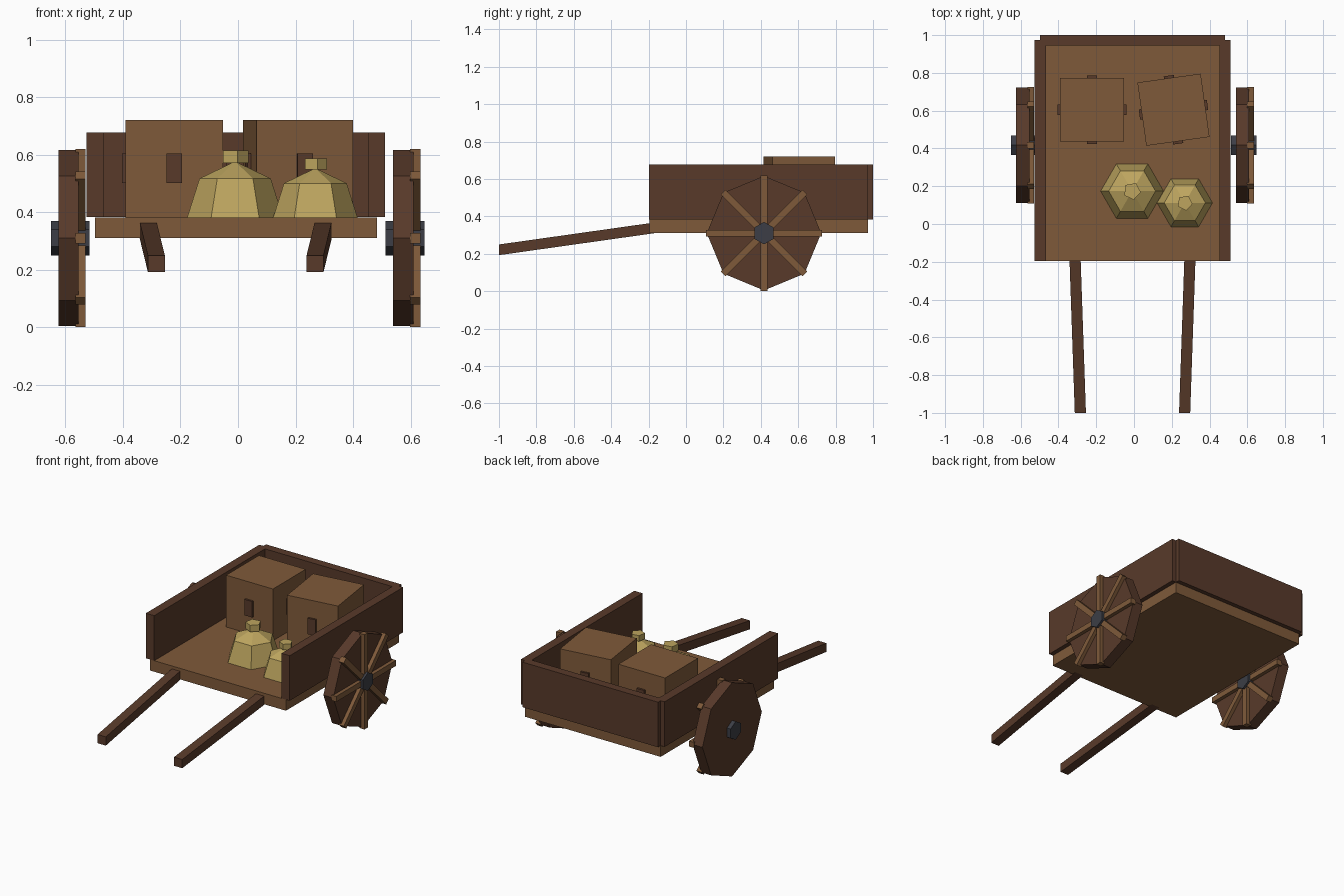
import bpy, bmesh
from math import radians, pi, cos, sin
from mathutils import Matrix, Vector

if "Cube" in bpy.data.objects:
    bpy.data.objects.remove(bpy.data.objects["Cube"])

CX = -0.008  # centre line of the cart body


def material(name, rgb):
    m = bpy.data.materials.new(name)
    m.diffuse_color = (*rgb, 1)
    m.use_nodes = True
    m.node_tree.nodes["Principled BSDF"].inputs["Base Color"].default_value = m.diffuse_color
    return m


DARK = material("dark_wood", (0.098, 0.042, 0.023))
LIGHT = material("light_wood", (0.212, 0.102, 0.042))
CLOTH = material("sack_cloth", (0.51, 0.376, 0.114))
IRON = material("iron", (0.045, 0.048, 0.061))


def finish(name, bm, mat, matrix=Matrix()):
    bmesh.ops.recalc_face_normals(bm, faces=bm.faces)
    me = bpy.data.meshes.new(name)
    bm.to_mesh(me)
    bm.free()
    me.materials.append(mat)
    ob = bpy.data.objects.new(name, me)
    ob.matrix_world = matrix
    bpy.context.collection.objects.link(ob)
    return ob


def box(name, lo, hi, mat, matrix=Matrix()):
    lo, hi = Vector(lo), Vector(hi)
    bm = bmesh.new()
    bmesh.ops.create_cube(bm, size=1, matrix=Matrix.Translation((lo + hi) / 2)
                          @ Matrix.Diagonal((*(hi - lo), 1)))
    return finish(name, bm, mat, matrix)


def lathe(name, rings, sides, mat, matrix=Matrix(), turn=0.0):
    """Stack of flat polygon rings (radius, height), capped at both ends."""
    bm = bmesh.new()
    loops = [[bm.verts.new((r * cos(turn + 2 * pi * i / sides),
                            r * sin(turn + 2 * pi * i / sides), z))
              for i in range(sides)] for r, z in rings]
    for a, b in zip(loops, loops[1:]):
        for i in range(sides):
            j = (i + 1) % sides
            bm.faces.new((a[i], a[j], b[j], b[i]))
    bm.faces.new(loops[0])
    bm.faces.new(loops[-1])
    return finish(name, bm, mat, matrix)


# Cart bed and walls
box("floor", (-0.498, -0.195, 0.31), (0.483, 0.973, 0.382), LIGHT)
box("left_wall", (-0.527, -0.197, 0.383), (-0.467, 0.973, 0.677), DARK)
box("right_wall", (0.452, -0.197, 0.383), (0.511, 0.973, 0.677), DARK)
box("back_wall", (-0.498, 0.945, 0.383), (0.482, 1.0, 0.677), DARK)

# Pull shafts, sloping down and inward toward the front
for side, label in ((-1, "left"), (1, "right")):
    bm = bmesh.new()
    bmesh.ops.create_cube(bm, size=1)
    for v in bm.verts:
        front = v.co.y < 0
        x, y, z = (0.276, -1.0, 0.221) if front else (0.307, -0.1, 0.348)
        v.co = (CX + 1 * side * x + v.co.x * 0.059, y, z + v.co.z * 0.057)
    finish(label + "_shaft", bm, DARK)

# Wheels: both face the same way, spokes on the +x side
for x, label in ((-0.625, "left"), (0.539, "right")):
    centre = Matrix.Translation((x, 0.417, 0.31))
    axis = centre @ Matrix.Rotation(pi / 2, 4, 'Y')
    lathe(label + "_wheel_disc", [(0.306, 0), (0.306, 0.071)], 8, DARK, axis)
    lathe(label + "_wheel_hub", [(0.06, -0.026), (0.06, 0.109)], 6, IRON, axis)
    for k in range(4):
        box(f"{label}_wheel_spoke_{k + 1}", (0.06, -0.018, -0.309),
            (0.095, 0.018, 0.309), LIGHT,
            centre @ Matrix.Rotation(k * pi / 4, 4, 'X'))

# Crates with a small grip on each side
for n, (x, y, angle) in enumerate(((-0.222, 0.605, 0), (0.209, 0.605, 8)), 1):
    m = Matrix.Translation((x, y, 0.38)) @ Matrix.Rotation(radians(angle), 4, 'Z')
    box(f"crate_{n}", (-0.169, -0.169, 0), (0.169, 0.169, 0.34), LIGHT, m)
    for k in range(4):
        box(f"crate_{n}_grip_{k + 1}", (-0.027, -0.182, 0.121),
            (0.027, -0.16, 0.225), DARK, m @ Matrix.Rotation(k * pi / 2, 4, 'Z'))

# Tied sacks: hexagonal body with a five-sided knot
for n, (x, y, s) in enumerate(((-0.01, 0.174, 1.0), (0.269, 0.112, 0.88)), 1):
    m = Matrix.Translation((x, y, 0.381)) @ Matrix.Scale(s, 4)
    lathe(f"sack_{n}", [(0.167, 0), (0.124, 0.136), (0.012, 0.19)], 6, CLOTH, m)
    lathe(f"sack_{n}_knot", [(0.047, 0.19), (0.047, 0.233)], 5, CLOTH, m,
          radians(-80))
